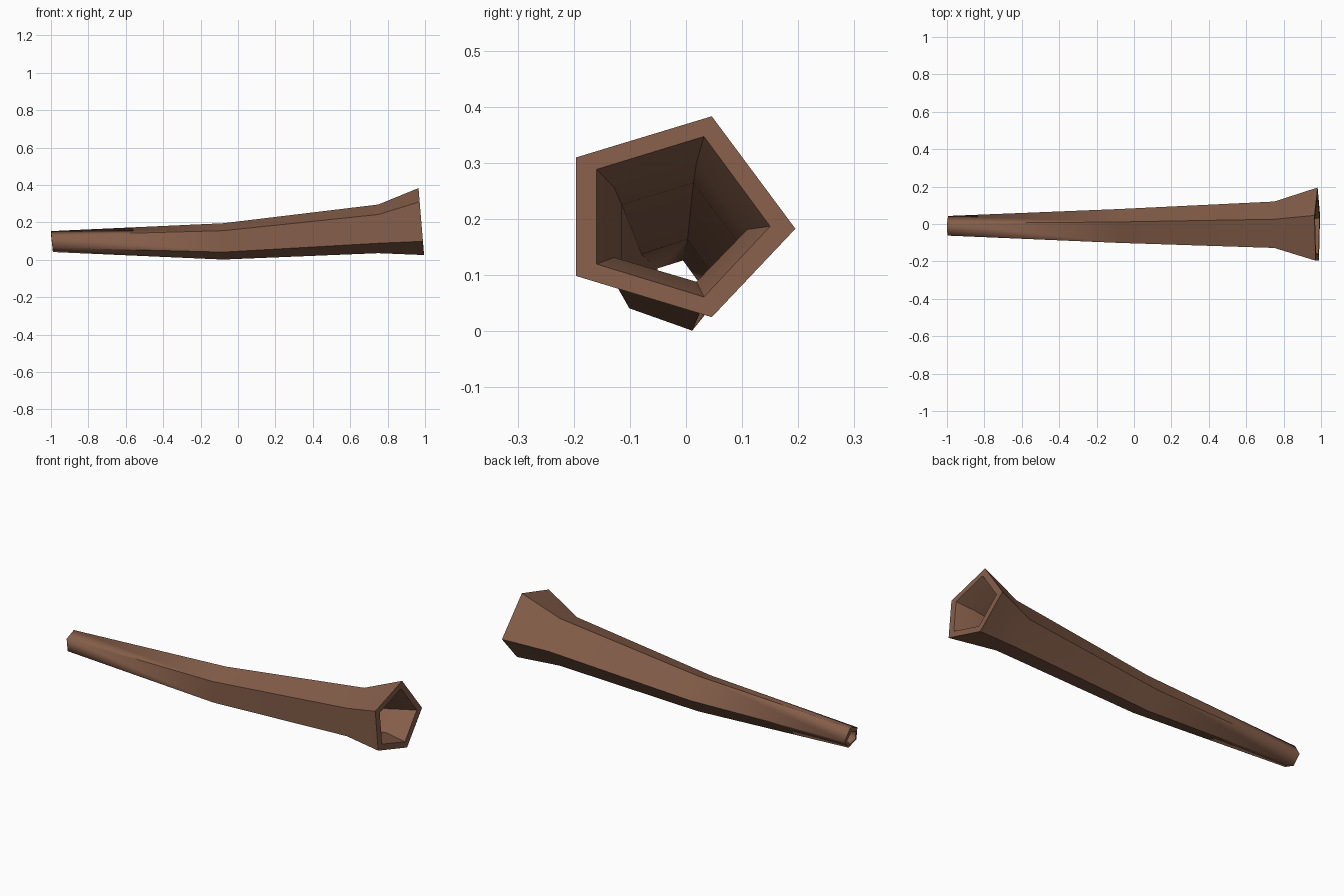
import bpy
import bmesh
from mathutils import Vector

if "Cube" in bpy.data.objects:
    bpy.data.objects.remove(bpy.data.objects["Cube"], do_unlink=True)

# Five-sided cross-section, as (y, z) fractions of a ring's size
PENTAGON = [(1, -0.12), (0.31, 1), (-0.81, 0.59), (-0.81, -0.59), (0.31, -1)]

# Rings: x, centre y, radius y, centre z, half height, lean of the top in x
OUTSIDE = [
    (-0.995, -0.015, 0.058, 0.097, 0.056, -0.005),
    (-0.08, -0.020, 0.100, 0.098, 0.097, 0),
    (0.75, -0.017, 0.137, 0.165, 0.130, 0),
    (0.98, -0.021, 0.216, 0.204, 0.179, -0.015),
]
INSIDE = [
    (0.98, -0.021, 0.171, 0.204, 0.143, -0.012),
    (0.88, -0.022, 0.131, 0.194, 0.106, -0.008),
    (0.75, -0.022, 0.114, 0.170, 0.094, 0),
    (-0.08, -0.020, 0.073, 0.098, 0.066, 0),
    (-0.995, -0.018, 0.041, 0.091, 0.035, -0.004),
]


def add_ring(bm, ring):
    x, cy, ry, cz, hz, lean = ring
    return [bm.verts.new((x + lean * v, cy + ry * u, cz + hz * v)) for u, v in PENTAGON]


def build_horn(name, material):
    # One closed wall: along the outside, over the mouth lip, back down the bore
    bm = bmesh.new()
    rings = [add_ring(bm, r) for r in OUTSIDE + INSIDE]
    for a, b in zip(rings, rings[1:] + rings[:1]):
        for i in range(5):
            j = (i + 1) % 5
            bm.faces.new((a[i], a[j], b[j], b[i]))
    bmesh.ops.recalc_face_normals(bm, faces=bm.faces)
    mesh = bpy.data.meshes.new(name)
    bm.to_mesh(mesh)
    bm.free()
    mesh.materials.append(material)
    horn = bpy.data.objects.new(name, mesh)
    bpy.context.collection.objects.link(horn)
    return horn


def round_narrow_end(mesh):
    # Blend the side normals at the mouthpiece so that its corners look round
    normals = [Vector((0, 0, 0)) for _ in mesh.loops]
    centre = Vector((0, OUTSIDE[0][1], OUTSIDE[0][3]))
    for face in mesh.polygons:
        if abs(face.normal.x) > 0.7:
            continue
        for k in face.loop_indices:
            co = mesh.vertices[mesh.loops[k].vertex_index].co
            if co.x < -0.9:
                radial = co - centre
                radial.x = 0
                if radial.dot(face.normal) < 0:
                    radial.negate()
                normals[k] = radial.normalized()
    mesh.normals_split_custom_set(normals)


brown = bpy.data.materials.new("horn brown")
brown.use_nodes = True
colour = (0.235, 0.112, 0.068, 1)
brown.diffuse_color = colour
brown.node_tree.nodes["Principled BSDF"].inputs["Base Color"].default_value = colour

horn = build_horn("hollow_horn", brown)
bpy.ops.object.select_all(action="DESELECT")
horn.select_set(True)
bpy.context.view_layer.objects.active = horn
bpy.ops.object.shade_smooth_by_angle(angle=0.6)
round_narrow_end(horn.data)
